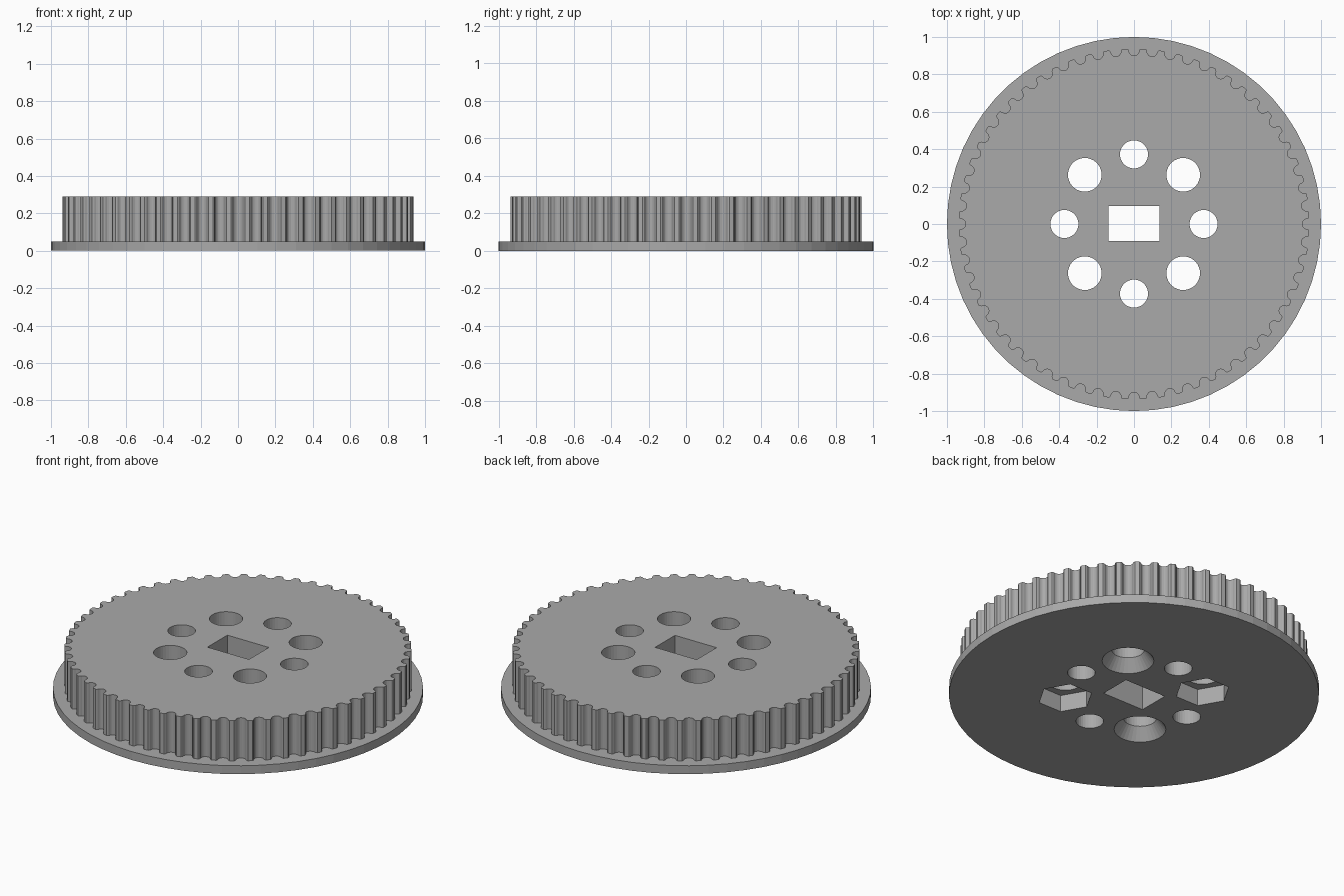
import bpy, bmesh
from math import sin, cos, pi, radians, sqrt

cube = bpy.data.objects.get("Cube")
if cube:
    bpy.data.objects.remove(cube)

TEETH = 60
FLANGE_H, TOTAL_H = 0.05, 0.29
TIP_R, GROOVE_R = 0.937, 0.9

grey = bpy.data.materials.new("grey plastic")
grey.use_nodes = True
grey.diffuse_color = (0.4, 0.4, 0.4, 1)
grey.node_tree.nodes["Principled BSDF"].inputs["Base Color"].default_value = (0.4, 0.4, 0.4, 1)


def ring(radius, sides, centre=(0, 0), turn=0.0):
    return [(centre[0] + radius * cos(turn + 2 * pi * i / sides),
             centre[1] + radius * sin(turn + 2 * pi * i / sides)) for i in range(sides)]


def loft(name, layers):
    """Closed solid through a stack of (outline, z) layers."""
    bm = bmesh.new()
    rows = [[bm.verts.new((x, y, z)) for x, y in pts] for pts, z in layers]
    for low, high in zip(rows, rows[1:]):
        for i in range(len(low)):
            j = (i + 1) % len(low)
            bm.faces.new((low[i], low[j], high[j], high[i]))
    bm.faces.new(rows[0][::-1])
    bm.faces.new(rows[-1])
    mesh = bpy.data.meshes.new(name)
    bm.to_mesh(mesh)
    bm.free()
    mesh.materials.append(grey)
    obj = bpy.data.objects.new(name, mesh)
    bpy.context.collection.objects.link(obj)
    return obj


def toothed_outline():
    """Round-bottomed grooves with softly flared lips, one on each axis."""
    half = [(0.037, TIP_R), (0.031, TIP_R - 0.004), (0.028, TIP_R - 0.011)]
    r = 0.0275
    arc = [(r * cos(a), GROOVE_R + r - r * sin(a))
           for a in (radians(d) for d in range(0, 181, 20))]
    profile = half + arc + [(-x, y) for x, y in reversed(half)]
    pts = []
    for k in range(TEETH):
        a = 2 * pi * k / TEETH
        pts += [(y * cos(a) + x * sin(a), y * sin(a) - x * cos(a)) for x, y in profile]
    return pts


# Flange and toothed rim
flange = loft("flange", [(ring(1, 60), 0), (ring(1, 60), FLANGE_H)])
rim = toothed_outline()
toothed_wheel = loft("toothed_wheel", [(rim, FLANGE_H), (rim, TOTAL_H)])

# Cutters: shaft slot, plain holes, countersunk holes and nut pockets
LOW, HIGH = -0.1, 0.4
slot = [(-0.137, -0.092), (0.137, -0.092), (0.137, 0.095), (-0.137, 0.095)]
cutters = [loft("shaft_slot_cutter", [(slot, LOW), (slot, HIGH)])]
D = 0.372 / sqrt(2)
for c in ((0.372, 0), (-0.372, 0), (0, 0.372), (0, -0.372)):
    hole = ring(0.075, 32, c)
    cutters.append(loft("small_hole_cutter", [(hole, LOW), (hole, HIGH)]))
for s in (1, -1):
    c = (s * D, s * D)
    wide, bore = ring(0.14, 36, c), ring(0.09, 36, c)
    cutters.append(loft("countersunk_hole_cutter",
                        [(wide, LOW), (wide, 0), (bore, 0.07), (bore, HIGH)]))
    c = (s * D, -s * D)
    bore, pocket = ring(0.09, 36, c), ring(0.15, 6, c)
    cutters.append(loft("bolt_hole_cutter", [(bore, LOW), (bore, HIGH)]))
    cutters.append(loft("nut_pocket_cutter", [(pocket, LOW), (pocket, 0.1)]))

for body in (flange, toothed_wheel):
    for cutter in cutters:
        mod = body.modifiers.new(cutter.name, "BOOLEAN")
        mod.operation = "DIFFERENCE"
        mod.solver = "EXACT"
        mod.object = cutter
for cutter in cutters:
    cutter.hide_render = True
    cutter.hide_set(True)
